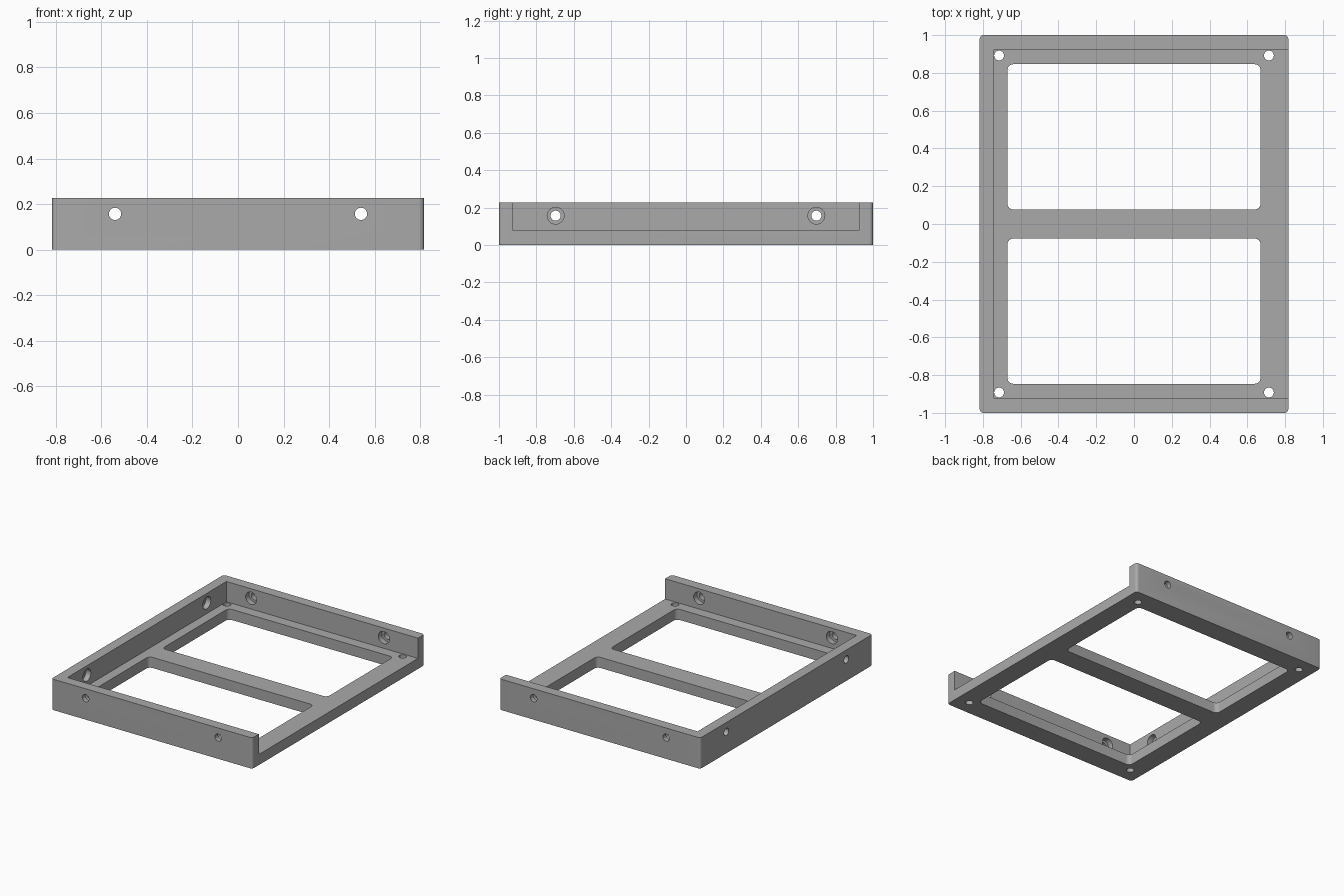
import bpy, bmesh
from math import pi
from mathutils import Matrix

cube = bpy.data.objects.get("Cube")
if cube:
    bpy.data.objects.remove(cube, do_unlink=True)

HX, HY, TOP = 0.817, 1.0, 0.227      # half width, half length, wall height
WALL, FLOOR = 0.076, 0.078           # wall and floor thickness
HOLE, BORE, BORE_DEPTH = 0.027, 0.045, 0.04
HOLE_Z = 0.157

grey = bpy.data.materials.new("mid grey")
grey.use_nodes = True
grey.diffuse_color = (0.4, 0.4, 0.4, 1)
grey.node_tree.nodes["Principled BSDF"].inputs["Base Color"].default_value = (0.4, 0.4, 0.4, 1)


def make_object(name, bm):
    mesh = bpy.data.meshes.new(name)
    bm.to_mesh(mesh)
    bm.free()
    mesh.materials.append(grey)
    obj = bpy.data.objects.new(name, mesh)
    bpy.context.collection.objects.link(obj)
    return obj


def block(name, x0, x1, y0, y1, z0, z1, radius=0):
    """Box with optionally rounded vertical edges."""
    bm = bmesh.new()
    centre = Matrix.Translation(((x0 + x1) / 2, (y0 + y1) / 2, (z0 + z1) / 2))
    size = Matrix.Diagonal((x1 - x0, y1 - y0, z1 - z0, 1))
    bmesh.ops.create_cube(bm, size=1, matrix=centre @ size)
    if radius:
        upright = [e for e in bm.edges
                   if abs(e.verts[0].co.z - e.verts[1].co.z) > 0.01]
        bmesh.ops.bevel(bm, geom=upright, offset=radius, segments=6,
                        profile=0.5, affect='EDGES')
    return make_object(name, bm)


def drill(name, centre, radius, length, axis):
    """Cylinder cutter along the given axis."""
    turn = {'X': Matrix.Rotation(pi / 2, 4, 'Y'),
            'Y': Matrix.Rotation(pi / 2, 4, 'X'),
            'Z': Matrix.Identity(4)}[axis]
    bm = bmesh.new()
    bmesh.ops.create_cone(bm, cap_ends=True, segments=32, radius1=radius,
                          radius2=radius, depth=length,
                          matrix=Matrix.Translation(centre) @ turn)
    return make_object(name, bm)


tray = block("tray_frame", -HX, HX, -HY, HY, 0, TOP, 0.02)

# Interior, open on the +x side
inner_x, inner_y = HX - WALL, HY - WALL
cutters = [block("interior_cutter", -inner_x, HX + 0.2, -inner_y, inner_y, FLOOR, TOP + 0.2)]

for s in (-1, 1):
    # Floor window on each side of the cross bar
    y0, y1 = sorted((s * 0.077, s * 0.846))
    cutters.append(block("window_cutter", -0.67, 0.67, y0, y1, -0.1, 0.15, 0.031))
    # Screw holes in the side wall, counterbored on the inside
    y = s * 0.697
    cutters.append(drill("side_hole", (-HX, y, HOLE_Z), HOLE, 0.4, 'X'))
    cutters.append(drill("side_bore", (-inner_x, y, HOLE_Z), BORE, 2 * BORE_DEPTH, 'X'))
    for t in (-1, 1):
        # Screw holes in the front and back walls, and in the floor corners
        x = t * 0.54
        cutters.append(drill("end_hole", (x, s * HY, HOLE_Z), HOLE, 0.4, 'Y'))
        cutters.append(drill("end_bore", (x, s * inner_y, HOLE_Z), BORE, 2 * BORE_DEPTH, 'Y'))
        cutters.append(drill("floor_hole", (t * 0.714, s * 0.892, 0), 0.026, 0.3, 'Z'))

# Cut everything out of the tray, then discard the cutters
bpy.context.view_layer.objects.active = tray
for cutter in cutters:
    cutter.hide_render = True
    mod = tray.modifiers.new("cut", 'BOOLEAN')
    mod.operation = 'DIFFERENCE'
    mod.solver = 'EXACT'
    mod.object = cutter
    bpy.ops.object.modifier_apply(modifier=mod.name)
    bpy.data.objects.remove(cutter, do_unlink=True)

bpy.ops.object.select_all(action='DESELECT')
tray.select_set(True)
bpy.ops.object.shade_smooth_by_angle()
